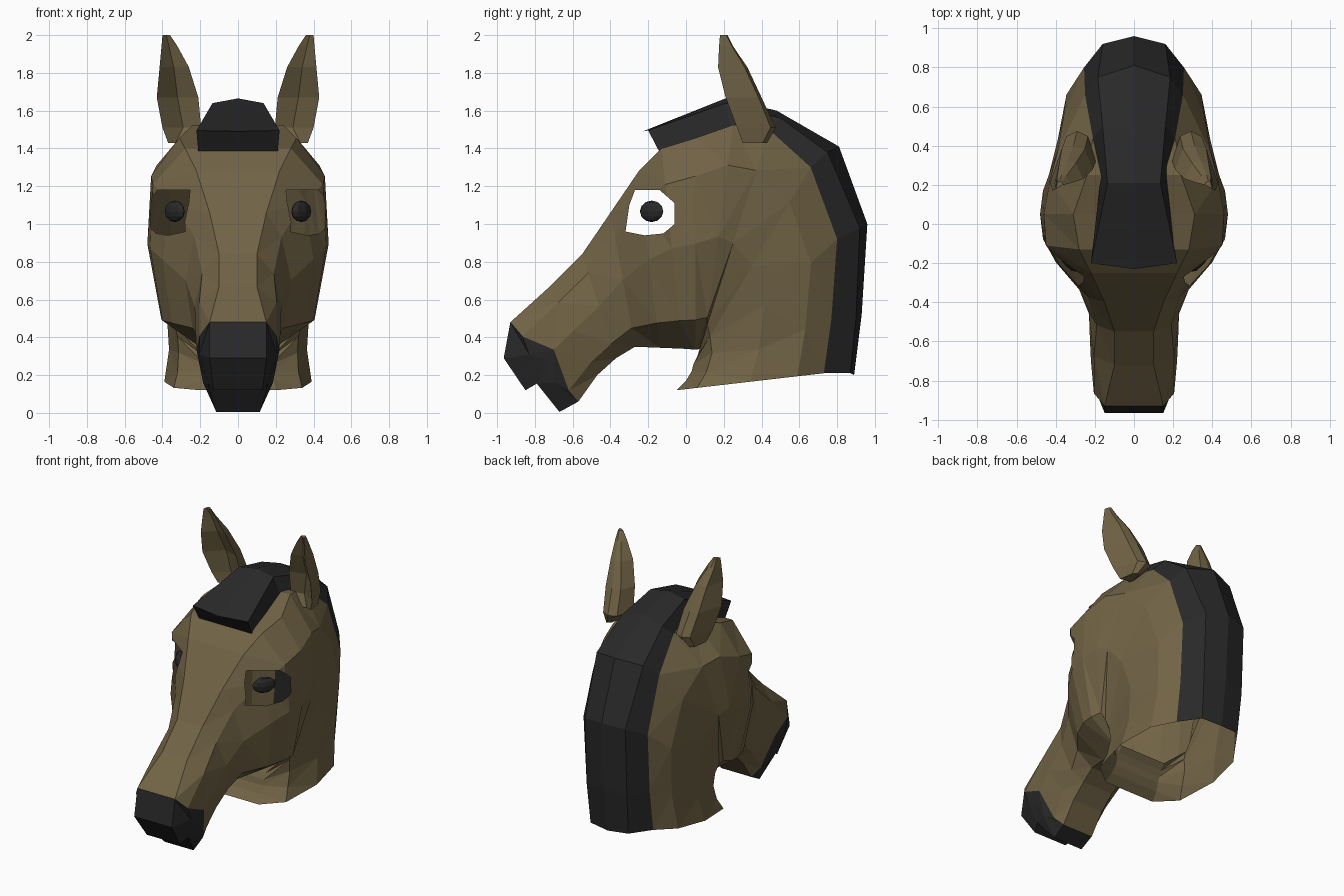
import bpy, bmesh
from mathutils import Vector

if "Cube" in bpy.data.objects:
    bpy.data.objects.remove(bpy.data.objects["Cube"])


def material(name, rgb):
    m = bpy.data.materials.new(name)
    m.diffuse_color = (*rgb, 1)
    m.use_nodes = True
    m.node_tree.nodes["Principled BSDF"].inputs["Base Color"].default_value = m.diffuse_color
    return m


BROWN = material("brown hide", (0.165, 0.125, 0.06))
BLACK = material("black hair", (0.022, 0.022, 0.023))


def finish(name, bm, mat):
    bmesh.ops.remove_doubles(bm, verts=bm.verts[:], dist=0.0005)
    bmesh.ops.recalc_face_normals(bm, faces=bm.faces[:])
    me = bpy.data.meshes.new(name)
    bm.to_mesh(me)
    bm.free()
    me.materials.append(mat)
    ob = bpy.data.objects.new(name, me)
    bpy.context.collection.objects.link(ob)
    return ob


def loft(rings, closed=True, cap_start=False, cap_end=False):
    """Join matching rows of points with quads."""
    bm = bmesh.new()
    rows = [[bm.verts.new(p) for p in r] for r in rings]
    n = len(rows[0])
    for r, s in zip(rows, rows[1:]):
        for i in range(n if closed else n - 1):
            j = (i + 1) % n
            bm.faces.new((r[i], r[j], s[j], s[i]))
    if cap_start:
        bm.faces.new(rows[0])
    if cap_end:
        bm.faces.new(rows[-1])
    return bm


def mirrored(half):
    """Complete a right-hand row with its left-hand copy."""
    return half + [(-x, y, z) for x, y, z in reversed(half)]


# Hollow head and neck: top y z, bottom y z, half widths from top to bottom
SECTIONS = [
    (-.93, .48, -.57, .06, .15, .205, .22, .16, .12),
    (-.72, .67, -.47, .20, .10, .205, .225, .18, .12),
    (-.55, .84, -.37, .29, .10, .19, .23, .20, .12),
    (-.40, 1.06, -.27, .35, .15, .23, .28, .24, .13),
    (-.25, 1.28, -.14, .345, .22, .35, .40, .35, .15),
    (-.13, 1.40, -.02, .34, .28, .45, .465, .40, .17),
    (.05, 1.455, .05, .335, .31, .46, .48, .405, .18),
    (.25, 1.525, .09, .34, .24, .43, .465, .375, .18),
    (.44, 1.50, .06, .30, .21, .39, .435, .34, .18),
    (.66, 1.30, .04, .26, .25, .36, .405, .32, .18),
    (.80, .92, .03, .22, .255, .345, .38, .315, .18),
    (.77, .50, .0, .17, .25, .33, .365, .32, .19),
    (.73, .21, -.05, .12, .25, .35, .39, .34, .20),
]
STEPS = (0, .18, .5, .86, 1)
rings = []
for ty, tz, by, bz, *widths in SECTIONS:
    half = [(w, ty + (by - ty) * t, tz + (bz - tz) * t)
            for t, w in zip(STEPS, widths)]
    if not rings:
        half[2] = (.22, -.70, .335)  # corner of the mouth
    rings.append(mirrored(half))
bm = loft(rings)

# Open the back of the neck, where the mane closes the shell
back = [f for f in bm.faces if abs(f.calc_center_median().x) < .001
        and f.calc_center_median().y > .5]
bmesh.ops.delete(bm, geom=back, context='FACES')

# Eye openings: cut along each side of an outline, then remove the inside
HOLE = [Vector((0, y, z)) for y, z in
        ((-.27, 1.18), (-.14, 1.18), (-.06, 1.11), (-.06, 1.0),
         (-.12, .95), (-.22, .94), (-.32, .96), (-.30, 1.1))]
middle = sum(HOLE, Vector()) / len(HOLE)
bmesh.ops.triangulate(bm, faces=bm.faces[:])
planes = []
for a, b in zip(HOLE, HOLE[1:] + HOLE[:1]):
    n = Vector((1, 0, 0)).cross(b - a).normalized()
    planes.append((a, n if n.dot(middle - a) < 0 else -n))
for a, n in planes:
    near = [f for f in bm.faces
            if abs(f.calc_center_median().y + .19) < .25
            and abs(f.calc_center_median().z - 1.06) < .32]
    geom = set(near)
    for f in near:
        geom.update(f.edges)
        geom.update(f.verts)
    bmesh.ops.bisect_plane(bm, geom=list(geom), plane_co=a, plane_no=n, dist=1e-5)
inside = [f for f in bm.faces
          if all((f.calc_center_median() - a).dot(n) < 0 for a, n in planes)]
bmesh.ops.delete(bm, geom=inside, context='FACES')
finish("head", bm, BROWN)

# Mane and forelock: ridge y z, shoulder y z width, base y z width
MANE = [
    (-.23, 1.49, -.20, 1.495, .22, -.14, 1.38, .21),
    (.21, 1.665, .21, 1.64, .135, .24, 1.505, .17),
    (.48, 1.60, .50, 1.56, .16, .44, 1.50, .21),
    (.81, 1.41, .75, 1.38, .185, .66, 1.30, .25),
    (.96, 1.00, .92, .98, .16, .80, .92, .255),
    (.93, .52, .90, .50, .16, .77, .50, .25),
    (.89, .20, .87, .21, .15, .73, .21, .25),
]
rows = []
for ry, rz, sy, sz, sw, by, bz, bw in MANE:
    rows.append([(bw, by, bz), (sw, sy, sz), (0, ry, rz),
                 (-sw, sy, sz), (-bw, by, bz)])
finish("mane", loft(rows, closed=False, cap_start=True), BLACK)


def lip(name, outline, front, bulge):
    """Shell from a side outline of (y, z, half width); the first points,
    counted by front, are bridged across, the sides fan from a hub."""
    bm = loft([[(-w, y, z) for y, z, w in outline[:front]],
               [(w, y, z) for y, z, w in outline[:front]]], closed=False)
    for s in (-1, 1):
        hub = bm.verts.new((s * bulge[2], bulge[0], bulge[1]))
        side = [bm.verts.new((s * w, y, z)) for y, z, w in outline]
        for a, b in zip(side, side[1:] + side[:1]):
            bm.faces.new((a, b, hub))
    finish(name, bm, BLACK)


# Black muzzle
lip("upper_lip", [(-.93, .48, .15), (-.965, .29, .15), (-.85, .12, .13),
                  (-.79, .155, .16), (-.745, .28, .205), (-.70, .335, .22),
                  (-.8652, .4044, .205)], 4, (-.83, .31, .205))
lip("lower_lip", [(-.79, .155, .16), (-.67, .005, .115), (-.57, .06, .12),
                  (-.6204, .1188, .16), (-.70, .335, .22), (-.745, .28, .205)],
    3, (-.70, .16, .185))

# Cupped ears: height, then x y of inner edge, back, outer edge, hollow
EAR = [
    (1.43, .28, .31, .33, .43, .37, .30, .33, .31),
    (1.51, .195, .32, .29, .475, .40, .27, .29, .34),
    (1.67, .21, .28, .31, .40, .43, .21, .32, .32),
    (1.83, .26, .23, .34, .325, .415, .17, .34, .25),
    (1.94, .32, .21, .37, .25, .405, .175, .365, .22),
    (2.00, .36, .20, .38, .22, .40, .18, .38, .19),
]
for side, s in (("left", -1), ("right", 1)):
    rows = []
    for z, ix, iy, bx, by, ox, oy, hx, hy in EAR:
        dx, dy = (ox - ix) * .27, (by - hy) * .2
        rows.append([(s * x, y, z) for x, y in
                     ((ix, iy), (bx - dx, by - dy), (bx, by),
                      (bx + dx, by - dy), (ox, oy), (hx, hy))])
    finish(side + "_ear", loft(rows, cap_start=True, cap_end=True), BROWN)

    # Eyeball set in the opening
    bm = bmesh.new()
    bmesh.ops.create_uvsphere(bm, u_segments=8, v_segments=6, radius=1)
    for v in bm.verts:
        x, y, z = v.co
        v.co = (s * (.335 + .025 * x + .05 * y), -.182 + .062 * y - .02 * x,
                1.067 + .057 * z)
    finish(side + "_eye", bm, BLACK)
